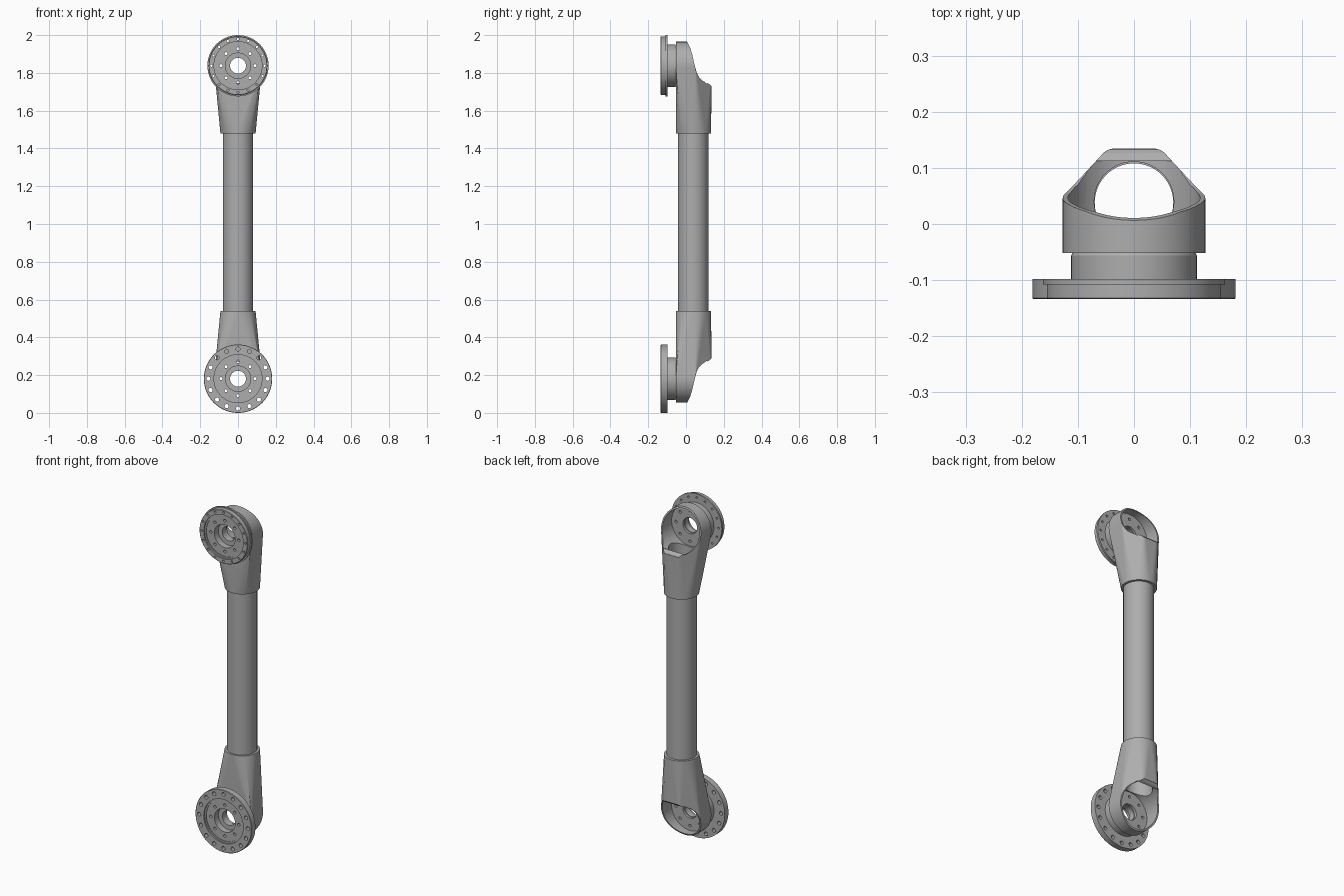
import bpy, bmesh, math
from mathutils import Matrix, Vector

cube = bpy.data.objects.get("Cube")
if cube:
    bpy.data.objects.remove(cube)

TOP_Z, LOW_Z, TUBE_Y = 1.838, 0.181, 0.04


def material(name, v):
    m = bpy.data.materials.new(name)
    m.use_nodes = True
    m.diffuse_color = (v, v, v, 1)
    m.node_tree.nodes["Principled BSDF"].inputs["Base Color"].default_value = (v, v, v, 1)
    return m


GREY = material("machined grey", 0.42)


def make(name, bm):
    bmesh.ops.recalc_face_normals(bm, faces=bm.faces)
    me = bpy.data.meshes.new(name)
    bm.to_mesh(me)
    bm.free()
    me.materials.append(GREY)
    ob = bpy.data.objects.new(name, me)
    bpy.context.collection.objects.link(ob)
    return ob


def ring(bm, r, y, n=64):
    """Circle of vertices about the y axis."""
    return [bm.verts.new((r * math.cos(a), y, r * math.sin(a)))
            for a in (2 * math.pi * i / n for i in range(n))]


def lathe(name, profile, n=64):
    """Closed (radius, y) profile turned about the y axis."""
    bm = bmesh.new()
    rings = [ring(bm, r, y, n) for r, y in profile]
    for a, b in zip(rings, rings[1:] + rings[:1]):
        for i in range(n):
            j = (i + 1) % n
            bm.faces.new((a[i], a[j], b[j], b[i]))
    return make(name, bm)


def rods(name, items, axis="Y", n=20):
    """Cylinders (x, z, radius, start, end) along y, or (x, y, ...) along z."""
    bm = bmesh.new()
    for u, v, r, a, b in items:
        m = Matrix.Translation((u, v, (a + b) / 2))
        if axis == "Y":
            m = Matrix.Translation((u, (a + b) / 2, v)) @ Matrix.Rotation(math.pi / 2, 4, "X")
        bmesh.ops.create_cone(bm, cap_ends=True, segments=n, radius1=r, radius2=r,
                              depth=b - a, matrix=m)
    return make(name, bm)


def cut(ob, *cutters):
    """Subtract the cutters, bake the result and remove them."""
    for c in cutters:
        c.hide_render = True
        mod = ob.modifiers.new("cut", "BOOLEAN")
        mod.operation, mod.solver, mod.object = "DIFFERENCE", "EXACT", c
    bpy.context.view_layer.update()
    me = bpy.data.meshes.new_from_object(ob.evaluated_get(bpy.context.evaluated_depsgraph_get()))
    ob.modifiers.clear()
    ob.data = me
    for c in cutters:
        bpy.data.objects.remove(c)


def circle_of_holes(count, dist, r, start, end, phase=0.0):
    angles = [2 * math.pi * (i + phase) / count for i in range(count)]
    return [(dist * math.cos(a), dist * math.sin(a), r, start, end) for a in angles]


# Housing: hull of a round cup with chamfered back and the sleeve end
bm = bmesh.new()
for r, y in ((0.127, -0.052), (0.127, 0.05), (0.05, 0.135)):
    ring(bm, r, y)
for i in range(64):
    a = 2 * math.pi * i / 64
    bm.verts.new((0.093 * math.cos(a), TUBE_Y + 0.093 * math.sin(a), 1.48 - TOP_Z))
res = bmesh.ops.convex_hull(bm, input=bm.verts)
junk = {g for g in res["geom_interior"] + res["geom_unused"] if isinstance(g, bmesh.types.BMVert)}
bmesh.ops.delete(bm, geom=list(junk), context="VERTS")
bmesh.ops.dissolve_limit(bm, angle_limit=0.005, verts=bm.verts, edges=bm.edges)
housing = make("upper_housing", bm)

# Curved slice that opens the back of the housing
curve = [(0.004, 0.16), (0.006, 0.128), (0.022, 0.095), (0.034, 0.055), (0.044, 0.01),
         (0.056, -0.035), (0.07, -0.063), (0.088, -0.08), (0.108, -0.09),
         (0.125, -0.098), (0.133, -0.108), (0.2, -0.112), (0.2, 0.16)]
bm = bmesh.new()
face = bm.faces.new([bm.verts.new((-0.3, y, z)) for y, z in curve])
ext = bmesh.ops.extrude_face_region(bm, geom=[face])
bmesh.ops.translate(bm, vec=(0.6, 0, 0),
                    verts=[v for v in ext["geom"] if isinstance(v, bmesh.types.BMVert)])
slice_cutter = make("slice_cutter", bm)

cut(housing, slice_cutter,
    rods("cup_bore", [(0, 0, 0.118, -0.036, 0.112)], n=64),
    rods("sleeve_bore", [(0, TUBE_Y, 0.071, -0.5, -0.03)], axis="Z", n=64),
    rods("floor_holes", [(0, 0, 0.046, -0.1, 0.0)] + circle_of_holes(8, 0.09, 0.008, -0.1, 0.0), n=32))

# Mirrored copy for the lower end
lower = housing.copy()
lower.name = "lower_housing"
lower.data = housing.data.copy()
lower.data.transform(Matrix.Scale(-1, 4, Vector((0, 0, 1))))
lower.data.flip_normals()
bpy.context.collection.objects.link(lower)
housing.location.z, lower.location.z = TOP_Z, LOW_Z

# Hollow tube joining the two housings
tube = rods("tube", [(0, TUBE_Y - 0.002, 0.08, 0.52, 1.5)], axis="Z", n=64)
cut(tube, rods("tube_bore", [(0, TUBE_Y - 0.002, 0.07, 0.4, 1.6)], axis="Z", n=64))

# Flanges: stepped bore, recessed face, outer disc and neck
face_profile = [(0.042, -0.05), (0.042, -0.085), (0.067, -0.085), (0.067, -0.122),
                (0.118, -0.122), (0.118, -0.126), (0.127, -0.126), (0.127, -0.134)]
neck_profile = [(0.112, -0.098), (0.112, -0.056), (0.108, -0.05)]
upper_rim = [(0.153, -0.134), (0.155, -0.132), (0.155, -0.108), (0.162, -0.108), (0.162, -0.098)]
lower_rim = [(0.179, -0.134), (0.181, -0.132), (0.181, -0.098)]
for name, z, rim, dist, r in (("upper_flange", TOP_Z, upper_rim, 0.141, 0.006),
                              ("lower_flange", LOW_Z, lower_rim, 0.157, 0.011)):
    flange = lathe(name, face_profile + rim + neck_profile, 96)
    holes = (circle_of_holes(8, 0.09, 0.008, -0.2, 0.0)
             + circle_of_holes(16, dist, r, -0.2, 0.0))
    cut(flange, rods("bolt_holes", holes))
    flange.location.z = z

# Smooth shading with sharp machined edges
parts = [o for o in bpy.context.scene.objects if o.type == "MESH" and o.data.materials[:1] == [GREY]]
bpy.ops.object.select_all(action="DESELECT")
for o in parts:
    o.select_set(True)
bpy.context.view_layer.objects.active = parts[0]
bpy.ops.object.shade_smooth_by_angle(angle=math.radians(30))
